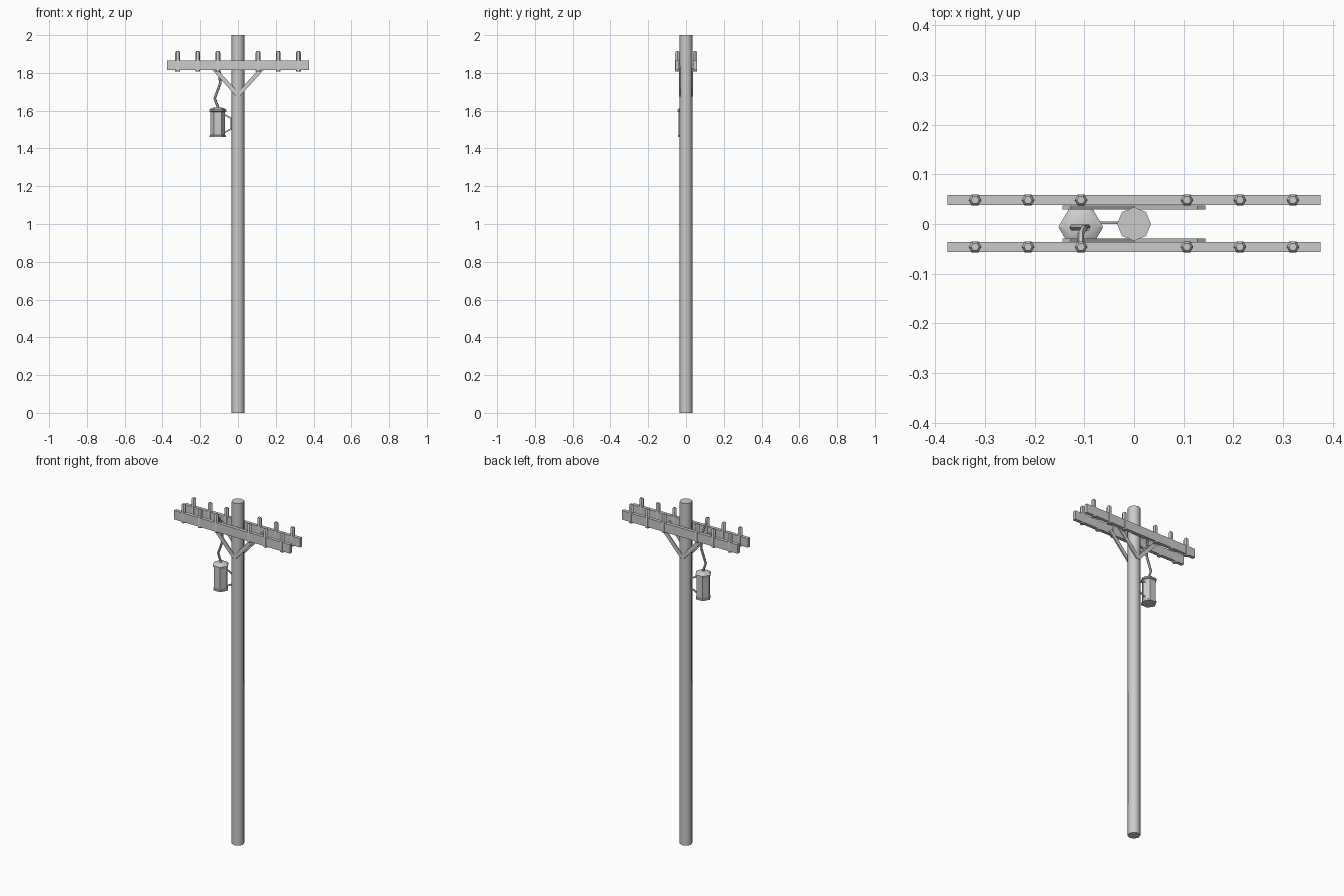
import bpy, bmesh, math
from mathutils import Vector, Matrix

cube = bpy.data.objects.get("Cube")
if cube:
    bpy.data.objects.remove(cube, do_unlink=True)

grey = bpy.data.materials.new("weathered_grey")
grey.use_nodes = True
colour = (0.6, 0.6, 0.6, 1)
grey.diffuse_color = colour
grey.node_tree.nodes["Principled BSDF"].inputs["Base Color"].default_value = colour


def finish(name, bm, smooth=None):
    bmesh.ops.recalc_face_normals(bm, faces=bm.faces)
    mesh = bpy.data.meshes.new(name)
    bm.to_mesh(mesh)
    bm.free()
    mesh.materials.append(grey)
    obj = bpy.data.objects.new(name, mesh)
    bpy.context.collection.objects.link(obj)
    if smooth:
        bpy.ops.object.select_all(action="DESELECT")
        obj.select_set(True)
        bpy.context.view_layer.objects.active = obj
        bpy.ops.object.shade_smooth_by_angle(angle=math.radians(smooth))
    return obj


def lathe(name, profile, sides, centre, smooth):
    """Turn (radius, height) pairs around a vertical axis, capping both ends."""
    bm = bmesh.new()
    rings = []
    for r, z in profile:
        rings.append([bm.verts.new((centre[0] + r * math.cos(math.tau * i / sides),
                                    centre[1] + r * math.sin(math.tau * i / sides), z))
                      for i in range(sides)])
    for low, high in zip(rings, rings[1:]):
        for i in range(sides):
            j = (i + 1) % sides
            bm.faces.new((low[i], low[j], high[j], high[i]))
    bm.faces.new(rings[0])
    bm.faces.new(rings[-1])
    return finish(name, bm, smooth)


def beam(name, start, end, depth, width):
    """Box between two points; depth runs along y for beams in the xz plane."""
    a, b = Vector(start), Vector(end)
    x = (b - a).normalized()
    y = Vector((0, 1, 0))
    rot = Matrix((x, y, x.cross(y))).transposed().to_4x4()
    bm = bmesh.new()
    bmesh.ops.create_cube(bm, size=1, matrix=Matrix.Translation((a + b) / 2) @ rot
                          @ Matrix.Diagonal(((b - a).length, depth, width, 1)))
    return finish(name, bm)


def tube(name, points, radius, sides):
    """Sweep a ring along a bent path that mostly climbs."""
    pts = [Vector(p) for p in points]
    bm = bmesh.new()
    rings = []
    for k, p in enumerate(pts):
        d = (pts[min(k + 1, len(pts) - 1)] - pts[max(k - 1, 0)]).normalized()
        u = d.cross(Vector((0, 1, 0))).normalized()
        v = d.cross(u)
        rings.append([bm.verts.new(p + radius * (u * math.cos(math.tau * i / sides)
                                                 + v * math.sin(math.tau * i / sides)))
                      for i in range(sides)])
    for low, high in zip(rings, rings[1:]):
        for i in range(sides):
            j = (i + 1) % sides
            bm.faces.new((low[i], low[j], high[j], high[i]))
    bm.faces.new(rings[0])
    bm.faces.new(rings[-1])
    return finish(name, bm, 50)


# Pole
lathe("pole", [(0.034, 0), (0.034, 2)], 8, (0, 0), 50)

# Paired crossarms with insulators and diagonal braces
for side, y in (("front", -0.046), ("back", 0.048)):
    beam(f"{side}_crossarm", (-0.375, y, 1.84), (0.375, y, 1.84), 0.02, 0.052)
    for hand, s in (("right", -1), ("left", 1)):
        for n in (1, 2, 3):
            lathe(f"{side}_{hand}_insulator_{n}",
                  [(0.013, 1.807), (0.013, 1.908), (0.008, 1.915)],
                  6, (s * n * 0.1065, y), 40)
        brace_y = math.copysign(0.033, y)
        beam(f"{side}_{hand}_brace", (0, brace_y, 1.682),
             (s * 0.136, brace_y, 1.832), 0.008, 0.022)

# Transformer can with flared rims and a domed lid
can = (-0.107, -0.006)
lathe("transformer", [(0.043, 1.46), (0.043, 1.468), (0.039, 1.471), (0.039, 1.594),
                      (0.045, 1.597), (0.045, 1.605), (0.032, 1.614), (0.012, 1.618)],
      6, can, 35)

# Bracket joining the can to the pole
bracket = [(-0.072, 1.578), (-0.036, 1.56), (-0.036, 1.503), (-0.072, 1.485)]
for n, (p, q) in enumerate(zip(bracket, bracket[1:]), 1):
    beam(f"bracket_{n}", (p[0], 0.003, p[1]), (q[0], 0.003, q[1]), 0.005, 0.008)

# Wire climbing from the can to the front insulator
tube("feed_wire", [(-0.103, -0.007, 1.61), (-0.123, -0.007, 1.665), (-0.094, -0.007, 1.745),
                   (-0.1, -0.008, 1.83), (-0.107, -0.02, 1.88), (-0.107, -0.046, 1.895)],
     0.007, 6)
